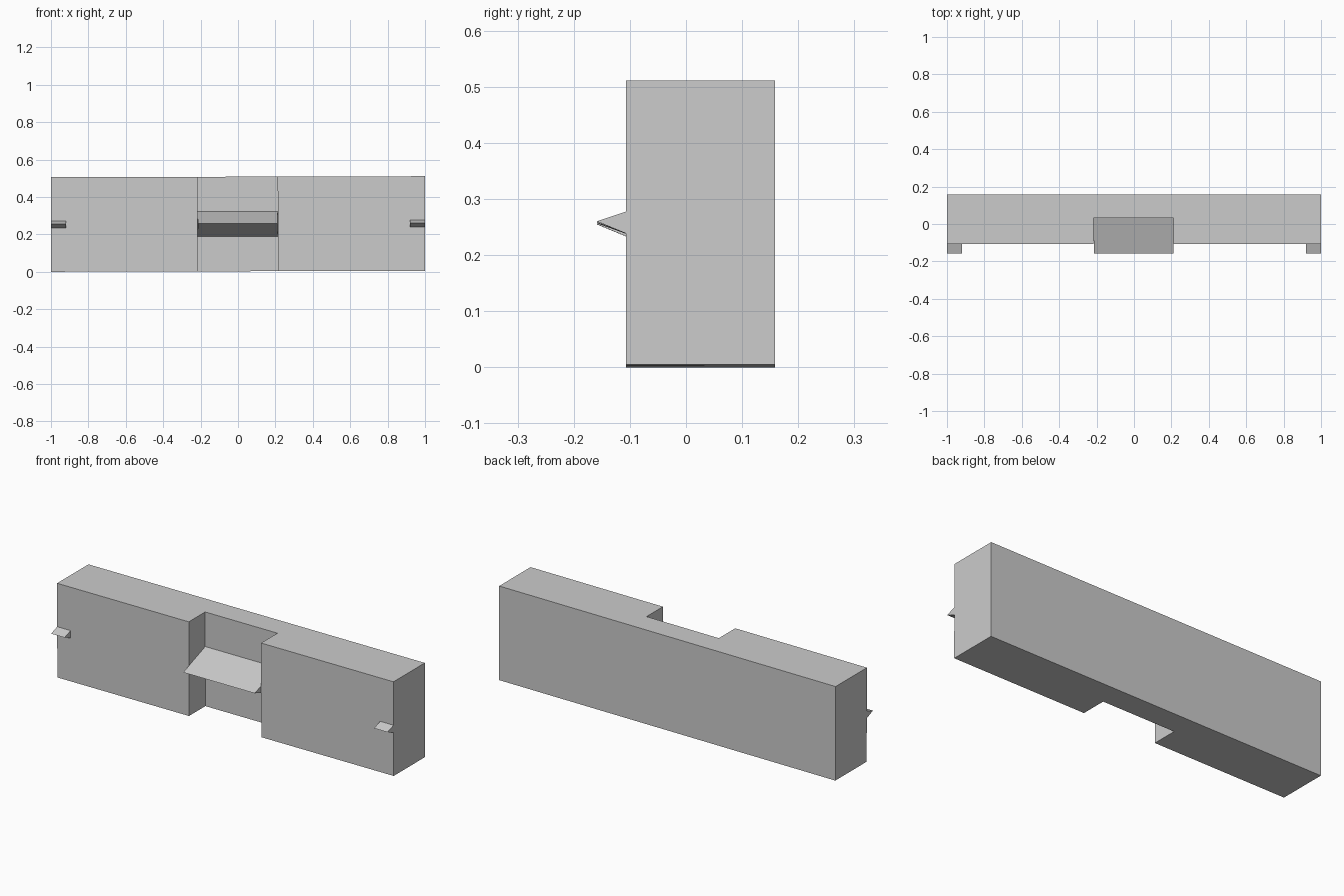
import bpy, bmesh, math
from mathutils import Matrix, Vector

cube = bpy.data.objects.get("Cube")
if cube:
    bpy.data.objects.remove(cube, do_unlink=True)

# Single flat grey
grey = bpy.data.materials.new("plain grey")
grey.use_nodes = True
colour = (0.6, 0.6, 0.6, 1)
grey.diffuse_color = colour
grey.node_tree.nodes["Principled BSDF"].inputs["Base Color"].default_value = colour

MID_Z = 0.2555
FRONT, BACK, NOTCH, TIP = -0.107, 0.159, 0.032, -0.159
# The whole block leans very slightly sideways
LEAN = Matrix.Translation((0, 0, MID_Z)) @ Matrix.Rotation(-0.0027, 4, 'Y')


def prism(name, outline, sweep):
    """Extrude a closed outline of 3D points along a sweep vector."""
    bm = bmesh.new()
    face = bm.faces.new([bm.verts.new(p) for p in outline])
    top = bmesh.ops.extrude_face_region(bm, geom=[face])["geom"]
    bmesh.ops.translate(bm, vec=Vector(sweep),
                        verts=[v for v in top if isinstance(v, bmesh.types.BMVert)])
    bmesh.ops.recalc_face_normals(bm, faces=bm.faces)
    mesh = bpy.data.meshes.new(name)
    bm.to_mesh(mesh)
    bm.free()
    mesh.materials.append(grey)
    obj = bpy.data.objects.new(name, mesh)
    obj.matrix_world = LEAN
    bpy.context.collection.objects.link(obj)
    return obj


def wedge(name, x0, x1, base_y, half):
    """Triangular ridge pointing forward."""
    return prism(name, [(x0, base_y, -half), (x0, TIP, 0.002), (x0, base_y, half)],
                 (x1 - x0, 0, 0))


# Block with a vertical channel in the front
L, R = -0.217, 0.213
plan = [(-1, BACK), (-1, FRONT), (L, FRONT), (L, NOTCH),
        (R, NOTCH), (R, FRONT), (1, FRONT), (1, BACK)]
half_height = 0.2528
prism("notched_block", [(x, y, -half_height) for x, y in plan], (0, 0, 2 * half_height))

# Central ridge, its nose a touch narrower than its root
ridge = wedge("centre_ridge", L, R, NOTCH, 0.067)
for v in ridge.data.vertices:
    if v.co.y < FRONT:
        v.co.x -= math.copysign(0.003, v.co.x)

# Small ridges at both ends
wedge("right_end_ridge", -1, -0.92, FRONT, 0.0195)
wedge("left_end_ridge", 0.92, 1, FRONT, 0.0195)
